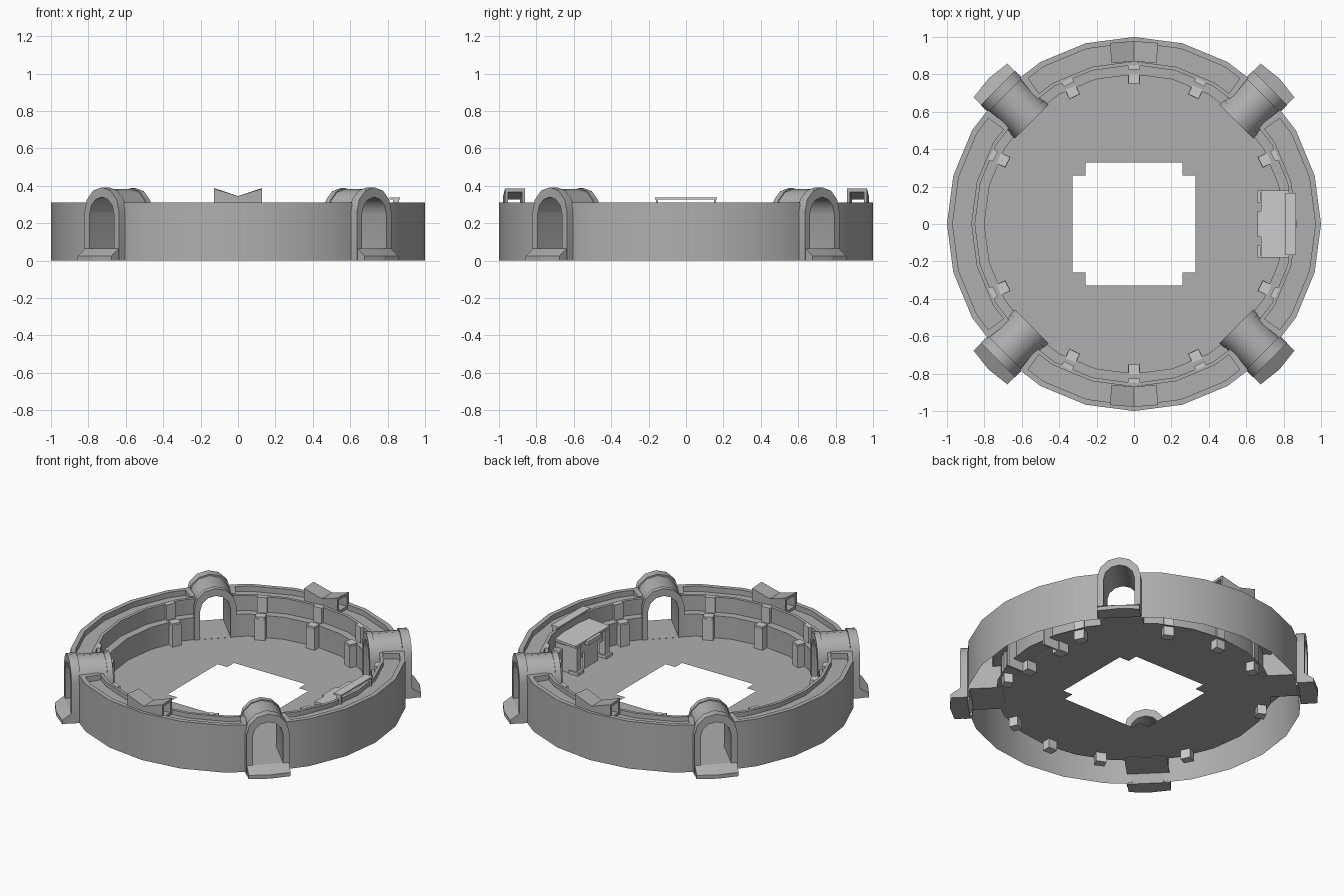
import bpy, bmesh
from math import sin, cos, pi, radians
from mathutils import Matrix, Vector

if "Cube" in bpy.data.objects:
    bpy.data.objects.remove(bpy.data.objects["Cube"])

# darker stone for the main structure; small fittings stay default grey
stone = bpy.data.materials.new("dark_stone")
stone.diffuse_color = (.43, .43, .43, 1)
stone.use_nodes = True
stone.node_tree.nodes["Principled BSDF"].inputs["Base Color"].default_value = stone.diffuse_color


def finish(name, bm, smooth=False, mat=None):
    bmesh.ops.recalc_face_normals(bm, faces=bm.faces)
    me = bpy.data.meshes.new(name)
    bm.to_mesh(me)
    bm.free()
    ob = bpy.data.objects.new(name, me)
    bpy.context.collection.objects.link(ob)
    if mat:
        me.materials.append(mat)
    if smooth:
        bpy.ops.object.select_all(action='DESELECT')
        ob.select_set(True)
        bpy.context.view_layer.objects.active = ob
        bpy.ops.object.shade_smooth_by_angle(angle=radians(32))
    return ob


def turn(deg):
    return Matrix.Rotation(radians(deg), 4, 'Z')


def loft(bm, sections, closed=True, caps=False):
    """Bridge equal-length point loops with quads."""
    rows = [[bm.verts.new(p) for p in s] for s in sections]
    n = len(rows[0])
    for a, b in zip(rows, rows[1:]):
        for i in range(n if closed else n - 1):
            j = (i + 1) % n
            bm.faces.new((a[i], a[j], b[j], b[i]))
    if caps:
        bm.faces.new(rows[0])
        bm.faces.new(rows[-1])
    return rows


def box(bm, x0, x1, y0, y1, z0, z1, m=Matrix(), dz=0):
    """Box in a rotated frame; dz raises the +x edge for sloping slabs."""
    secs = []
    for x, d in ((x0, 0), (x1, dz)):
        secs.append([m @ Vector(p) for p in ((x, y0, z0 + d), (x, y1, z0 + d), (x, y1, z1 + d), (x, y0, z1 + d))])
    loft(bm, secs, caps=True)


def on_ring(r, deg, z):
    # point on a 24-sided ring of corner radius r
    k = r * cos(radians(7.5)) / cos(radians(deg % 15 - 7.5))
    return (k * cos(radians(deg)), k * sin(radians(deg)), z)


# stepped ring wall: rim, sunken walkway, inner lip, tier, inner wall
trench = [(1, 0), (1, .31), (.97, .31), (.97, .275), (.87, .275), (.87, .305), (.85, .305), (.85, .205), (.80, .205), (.80, .06)]
flat = [(r, .31 if z == .275 else z) for r, z in trench]
bm = bmesh.new()
for q in range(4):
    stations = [(-38, flat), (-36, flat), (-36, trench), (-30, trench), (-15, trench), (0, trench),
                (15, trench), (30, trench), (36, trench), (36, flat), (38, flat)]
    loft(bm, [[on_ring(r, a + 90 * q, z) for r, z in prof] for a, prof in stations], closed=False)
bmesh.ops.remove_doubles(bm, verts=bm.verts, dist=1e-5)
bmesh.ops.dissolve_degenerate(bm, edges=bm.edges, dist=1e-5)
finish("ring_wall", bm, True, stone)

# arena floor with a notched square opening
bm = bmesh.new()
outer = [on_ring(.825, 15 * i, .06) for i in range(24)]
corner = [(.33, .26), (.26, .26), (.26, .33)]
inner = []
for q in range(4):
    inner += [turn(90 * q) @ Vector((x, y, .06)) for x, y in corner]
edges = []
for loop in (outer, inner):
    vs = [bm.verts.new(p) for p in loop]
    edges += [bm.edges.new((vs[i], vs[i - 1])) for i in range(len(vs))]
bmesh.ops.triangle_fill(bm, use_beauty=True, use_dissolve=False, edges=edges, normal=(0, 0, 1))
finish("arena_floor", bm, False, stone)


def arch_line(x, hw, top, base, n=6):
    pts = [(x, -hw, base)]
    pts += [(x, -hw * cos(pi * i / n), top - hw + hw * sin(pi * i / n)) for i in range(n + 1)]
    return pts + [(x, hw, base)]


def arch(bm, x0, x1, hw, top, base, m, ihw=.092, itop=.34):
    def section(x, w, t):
        return [m @ Vector(p) for p in arch_line(x, w, t, base)]
    o0, i0 = section(x0, hw, top), section(x0, ihw, itop)
    o1, i1 = section(x1, hw, top), section(x1, ihw, itop)
    rows = loft(bm, [i0, o0, o1, i1], closed=False)
    for k in range(len(i0) - 1):
        bm.faces.new((rows[3][k], rows[3][k + 1], rows[0][k + 1], rows[0][k]))


# four vaulted gateways with thresholds and ramps
for q in range(4):
    m = turn(45 + 90 * q)
    bm = bmesh.new()
    arch(bm, .975, 1.03, .13, .392, 0, m)
    arch(bm, .81, .975, .122, .382, .06, m)
    arch(bm, .775, .81, .127, .388, .06, m)
    finish(f"gateway_{q + 1}", bm, True, stone)

    bm = bmesh.new()
    secs = []
    for y, bulge in ((-.127, 0), (0, .015), (.127, 0)):
        e = 1.085 + bulge
        prof = [(.775, .061), (1.0, .064), (1.03, .064), (e, .025), (e, 0), (.99, 0), (.97, .057), (.775, .057)]
        secs.append([m @ Vector((x, y, z)) for x, z in prof])
    loft(bm, secs, caps=True)
    finish(f"gate_ramp_{q + 1}", bm, False, stone)

# paired pillars along the inner wall and on the tier
bm = bmesh.new()
for a in (26, 65, 90, 115, 154):
    for s in (1, -1):
        m = turn(a * s)
        box(bm, .75, .805, -.032, .032, 0, .20, m)
        box(bm, .752, .804, -.030, .030, .20, .212, m)
        box(bm, .825, .85, -.03, .03, .205, .307, m)
finish("wall_pillars", bm)

# V-topped hollow canopies over the walkway at front and back
for name, s in (("front_canopy", -1), ("back_canopy", 1)):
    bm = bmesh.new()
    out, hole = [], []
    for x, top, d in ((-.125, .385, 0), (0, .345, .01), (.125, .385, 0)):
        for dst, i in ((out, 0), (hole, .017)):
            y0, y1, z0, z1 = .86 + d + i, .968 + d - i, .28 + i, top - i
            dst.append([(x * (1 + .6 * (y - .92)), s * y, z) for y, z in ((y0, z0), (y1, z0), (y1, z1), (y0, z1))])
    ro, rh = loft(bm, out), loft(bm, hole)
    for k in (0, 2):
        for i in range(4):
            j = (i + 1) % 4
            bm.faces.new((ro[k][i], ro[k][j], rh[k][j], rh[k][i]))
    finish(name, bm, False, stone)

# box on the right: posts with feet, front panel, roof
bm = bmesh.new()
for s in (-1, 1):
    y0, y1 = sorted((s * .125, s * .17))
    box(bm, .675, .72, y0, y1, 0, .235)
    box(bm, .66, .73, y0 - .01, y1 + .01, 0, .08)
    box(bm, .72, .84, s * .165 - .006, s * .165 + .006, 0, .235)
box(bm, .69, .705, -.125, .125, .17, .235)
box(bm, .69, .705, -.07, .07, .06, .17)
finish("box_stand", bm)
bm = bmesh.new()
box(bm, .68, .84, -.178, .178, .235, .25, dz=.012)
box(bm, .66, .69, -.07, .07, .22, .247)
finish("box_roof", bm)

# thin upper slab on short feet at the rim
bm = bmesh.new()
box(bm, .81, .865, -.165, .165, .327, .337)
for y in (-.155, .155):
    box(bm, .83, .862, y - .006, y + .006, .20, .327)
finish("rim_slab", bm)
